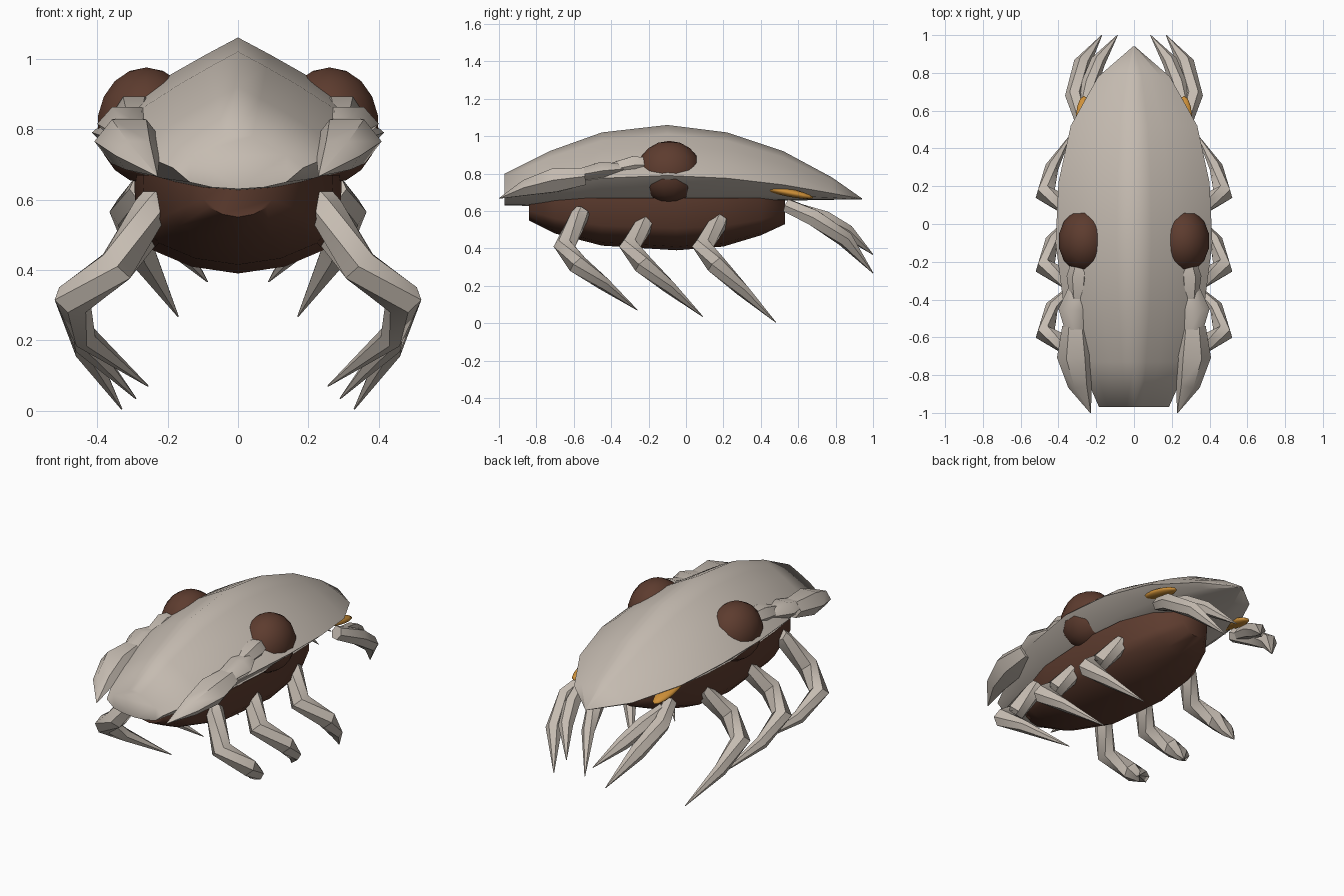
import bpy, bmesh, math
from mathutils import Vector

if "Cube" in bpy.data.objects:
    bpy.data.objects.remove(bpy.data.objects["Cube"])


def material(name, rgb):
    m = bpy.data.materials.new(name)
    m.use_nodes = True
    m.diffuse_color = (*rgb, 1)
    m.node_tree.nodes["Principled BSDF"].inputs["Base Color"].default_value = (*rgb, 1)
    return m


BONE = material("pale shell", (0.56, 0.50, 0.44))
BROWN = material("dark brown", (0.11, 0.045, 0.028))
AMBER = material("amber", (0.62, 0.28, 0.04))


def finish(bm, name, mat, angle, mirror=False):
    bmesh.ops.remove_doubles(bm, verts=bm.verts, dist=0.0005)
    bmesh.ops.recalc_face_normals(bm, faces=bm.faces)
    mesh = bpy.data.meshes.new(name)
    bm.to_mesh(mesh)
    bm.free()
    ob = bpy.data.objects.new(name, mesh)
    bpy.context.collection.objects.link(ob)
    mesh.materials.append(mat)
    bpy.ops.object.select_all(action="DESELECT")
    bpy.context.view_layer.objects.active = ob
    ob.select_set(True)
    bpy.ops.object.shade_smooth_by_angle(angle=math.radians(angle))
    if mirror:
        ob.modifiers.new("Mirror", "MIRROR").use_mirror_merge = False
    return ob


def loft(rings, name, mat, angle, mirror=False):
    """Skin a list of closed rings and cap both ends."""
    bm = bmesh.new()
    rows = [[bm.verts.new(p) for p in ring] for ring in rings]
    n = len(rows[0])
    for a, b in zip(rows, rows[1:]):
        for i in range(n):
            j = (i + 1) % n
            bm.faces.new((a[i], a[j], b[j], b[i]))
    bm.faces.new(rows[0])
    bm.faces.new(rows[-1])
    return finish(bm, name, mat, angle, mirror)


def both_sides(half, y):
    """Complete a half outline running from top centre to bottom centre."""
    full = half + [(-x, z) for x, z in half[-2:0:-1]]
    return [(x, y, z) for x, z in full]


def limb(path, name, flat=1.0, sides=6):
    """Tapered mirrored limb; path holds (x, y, z, radius)."""
    pts = [Vector(p[:3]) for p in path]
    rings = []
    for i, p in enumerate(pts):
        d = pts[min(i + 1, len(pts) - 1)] - pts[max(i - 1, 0)]
        q = d.to_track_quat("Z", "Y")
        r = path[i][3]
        ring = []
        for k in range(sides):
            a = math.tau * k / sides
            ring.append(p + q @ Vector((r * math.cos(a), r * flat * math.sin(a), 0)))
        rings.append(ring)
    return loft(rings, name, BONE, 50, True)


def ellipsoid(name, centre, radii, mat, tilt=0):
    bm = bmesh.new()
    bmesh.ops.create_uvsphere(bm, u_segments=14, v_segments=9, radius=1)
    ob = finish(bm, name, mat, 50, True)
    for v in ob.data.vertices:
        p = Vector((v.co.x * radii[0], v.co.y * radii[1], v.co.z * radii[2]))
        p.z += p.y * tilt
        v.co = p + Vector(centre)
    return ob


# Shell sections: y, half width, ridge height, rim height, underside height
shell = []
for y, w, zt, zr, zb in [
    (-0.97, 0.185, 0.80, 0.69, 0.63), (-0.73, 0.29, 0.92, 0.735, 0.625),
    (-0.45, 0.37, 1.02, 0.775, 0.63), (-0.10, 0.415, 1.06, 0.79, 0.63),
    (0.22, 0.40, 1.02, 0.775, 0.64), (0.52, 0.335, 0.92, 0.74, 0.655),
    (0.78, 0.19, 0.78, 0.695, 0.66), (0.94, 0.005, 0.668, 0.665, 0.662)]:
    h, u = zt - zr, zr - zb
    shell.append(both_sides([
        (0, zt), (0.22 * w, zr + 0.82 * h), (0.45 * w, zr + 0.62 * h),
        (0.75 * w, zr + 0.33 * h), (w, zr), (0.74 * w, zb + 0.32 * u),
        (0.4 * w, zb + 0.08 * u), (0, zb)], y))
loft(shell, "shell", BONE, 75)

# Belly sections: y, half width, lowest point
belly = []
for y, w, zb in [(-0.84, 0.10, 0.55), (-0.70, 0.20, 0.48), (-0.45, 0.27, 0.415),
                 (-0.05, 0.295, 0.39), (0.20, 0.27, 0.41), (0.40, 0.19, 0.47),
                 (0.53, 0.09, 0.53)]:
    h = 0.67 - zb
    belly.append(both_sides([
        (0, 0.67), (w, 0.67), (0.98 * w, zb + 0.42 * h), (0.83 * w, zb + 0.24 * h),
        (0.45 * w, zb + 0.07 * h), (0, zb)], y))
loft(belly, "belly", BROWN, 60)

# Eyes and rear glow spots
ellipsoid("eyes", (0.26, -0.09, 0.81), (0.143, 0.172, 0.165), BROWN)
ellipsoid("rear_lights", (0.265, 0.54, 0.70), (0.045, 0.14, 0.022), AMBER, -0.2)

# Three pairs of walking legs
for name, y, lift, tip in [("front_legs", -0.74, 0.04, (0.255, 0.07)),
                           ("middle_legs", -0.39, 0.0, (0.29, 0.035)),
                           ("hind_legs", 0.0, 0.0, (0.33, 0.005))]:
    foot = tip[1]
    limb([(0.235, 0.19 + y, 0.56 + lift, 0.042), (0.25, 0.17 + y, 0.53 + lift, 0.05),
          (0.345, 0.09 + y, 0.41, 0.058), (0.47, 0.16 + y, 0.315, 0.055),
          (0.435, 0.30 + y, 0.175 + foot / 2, 0.036),
          (tip[0], 0.48 + y, foot, 0.002)], name)

# Forked trailing legs
limb([(0.27, 0.54, 0.63, 0.04), (0.315, 0.68, 0.565, 0.05),
      (0.275, 0.85, 0.45, 0.045), (0.17, 1.0, 0.268, 0.002)], "trailing_outer_legs")
limb([(0.27, 0.60, 0.61, 0.035), (0.235, 0.74, 0.56, 0.045),
      (0.19, 0.86, 0.49, 0.04), (0.087, 1.0, 0.367, 0.002)], "trailing_inner_legs")

# Segmented mouth arms lying along the front of the shell
limb([(0.28, -0.20, 0.845, 0.05), (0.295, -0.28, 0.845, 0.062),
      (0.295, -0.40, 0.82, 0.045)], "arm_bases", 0.9)
limb([(0.295, -0.34, 0.825, 0.05), (0.315, -0.45, 0.815, 0.085),
      (0.30, -0.61, 0.785, 0.05)], "arm_middles", 0.65)
limb([(0.31, -0.54, 0.785, 0.07), (0.31, -0.70, 0.765, 0.098),
      (0.285, -0.85, 0.725, 0.065), (0.23, -1.0, 0.667, 0.002)], "arm_claws", 0.75)
